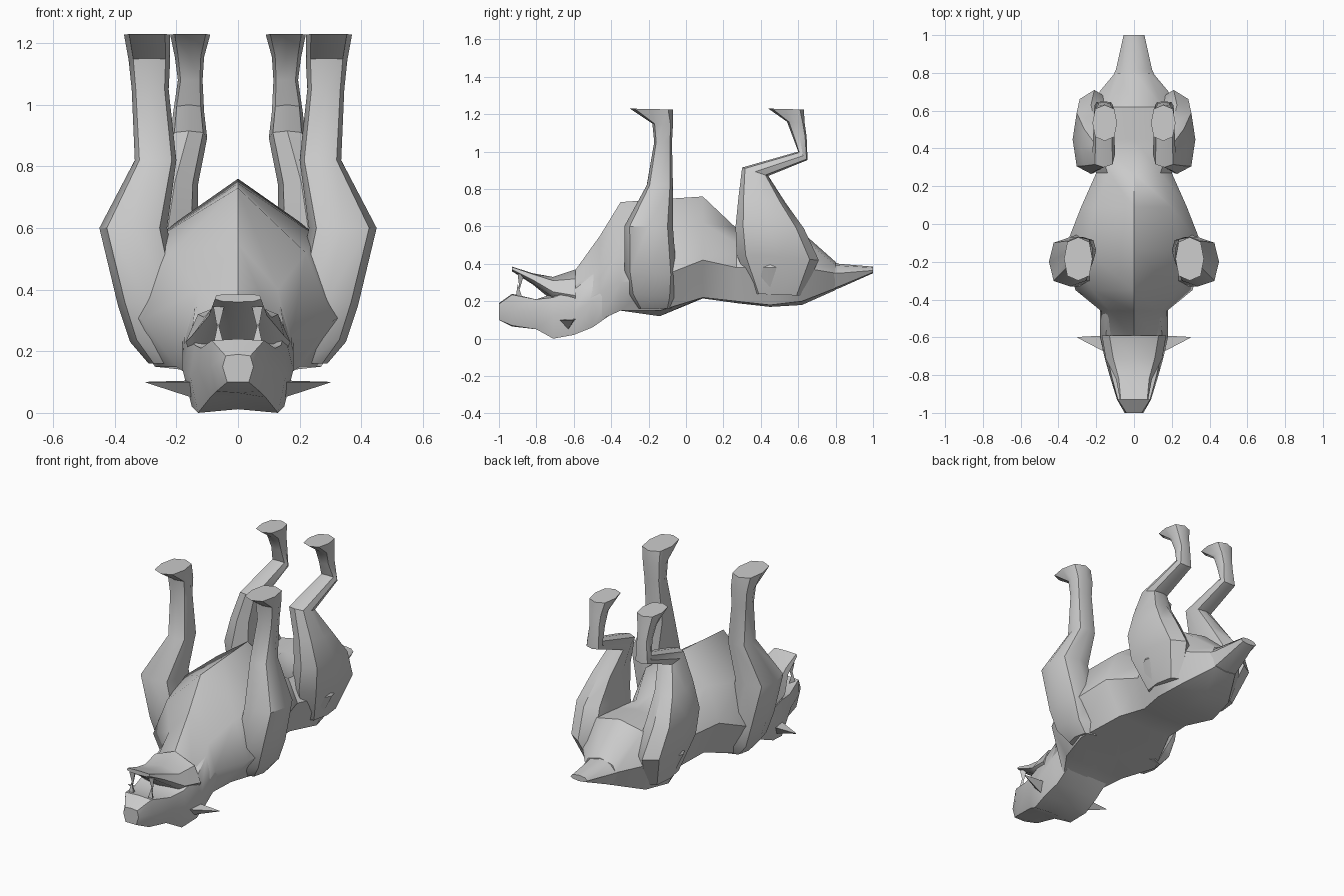
import bpy, bmesh, math


def finish(name, rings, mirror=False, angle=42):
    """Skin a list of equal-length point rings into a closed mesh object."""
    bm = bmesh.new()
    loops = [[bm.verts.new(p) for p in ring] for ring in rings]
    n = len(loops[0])
    for a, b in zip(loops, loops[1:]):
        for i in range(n):
            j = (i + 1) % n
            bm.faces.new((a[i], a[j], b[j], b[i]))
    bm.faces.new(loops[0])
    bm.faces.new(loops[-1])
    bmesh.ops.recalc_face_normals(bm, faces=bm.faces)
    me = bpy.data.meshes.new(name)
    bm.to_mesh(me)
    bm.free()
    ob = bpy.data.objects.new(name, me)
    bpy.context.collection.objects.link(ob)
    if mirror:
        ob.modifiers.new("mirror", 'MIRROR')
    bpy.ops.object.select_all(action='DESELECT')
    bpy.context.view_layer.objects.active = ob
    ob.select_set(True)
    bpy.ops.object.shade_smooth_by_angle(angle=math.radians(angle))
    return ob


def body_ring(y, zb, xb, zbb, xw, zw, xt, ztt, zt):
    """Symmetric eight-point section: bottom, lower, widest, upper, top."""
    half = [(xb, zbb), (xw, zw), (xt, ztt)]
    pts = [(0, zb)] + half + [(0, zt)] + [(-x, z) for x, z in reversed(half)]
    return [(x, y, z) for x, z in pts]


def leg_ring(yf, zf, yb, zb, x0, x1):
    """Eight-point section between a front and a back profile point."""
    pts = []
    for k in range(8):
        a = math.pi / 4 * k
        u = 0.5 + 0.5 * math.cos(a) * (1 if k % 2 == 0 else 1.1)
        v = 0.5 + 0.5 * math.sin(a) * (1 if k % 2 == 0 else 1.1)
        pts.append((x0 + (x1 - x0) * u, yf + (yb - yf) * v, zf + (zb - zf) * v))
    return pts


# Torso, lying on its back with the belly ridge upward
torso = [
    (-.60, .03, .13, .04, .17, .16, .12, .28, .355),
    (-.46, .10, .13, .10, .175, .25, .13, .40, .55),
    (-.35, .15, .20, .15, .31, .30, .22, .52, .73),
    (-.14, .12, .27, .15, .37, .33, .26, .57, .745),
    (.09, .215, .18, .22, .28, .42, .20, .62, .76),
    (.27, .19, .15, .20, .20, .38, .14, .51, .59),
    (.45, .17, .20, .18, .30, .38, .20, .53, .56),
    (.62, .18, .17, .20, .25, .38, .15, .54, .57),
    (.80, .26, .07, .27, .10, .35, .08, .39, .41),
]
finish("torso", [body_ring(*s) for s in torso])

# Tail stub
tail = [
    (.76, .25, .08, .26, .12, .35, .08, .39, .42),
    (.82, .27, .07, .28, .095, .35, .06, .39, .40),
    (1.0, .35, .04, .355, .055, .365, .04, .38, .385),
]
finish("tail", [body_ring(*s) for s in tail])

# Skull and muzzle
skull = [
    (-1.0, .10, .035, .10, .05, .15, .04, .185, .19),
    (-.93, .065, .07, .07, .09, .15, .085, .235, .24),
    (-.80, .055, .09, .05, .13, .14, .12, .21, .21),
    (-.71, .012, .13, .0, .155, .12, .14, .22, .24),
    (-.60, .03, .15, .02, .18, .14, .15, .26, .33),
    (-.50, .07, .14, .06, .18, .20, .14, .34, .44),
    (-.40, .13, .14, .13, .18, .25, .14, .36, .50),
]
finish("head", [body_ring(*s) for s in skull])

# Open lower jaw
jaw = [
    (-.93, .36, .05, .362, .075, .37, .07, .383, .385),
    (-.82, .29, .07, .295, .095, .315, .08, .345, .35),
    (-.71, .20, .11, .22, .15, .25, .11, .31, .33),
    (-.59, .12, .13, .14, .17, .23, .13, .32, .37),
]
finish("jaw", [body_ring(*s) for s in jaw])

# Front leg pair, shoulder to paw
front = [
    (-.26, .16, -.08, .16, .14, .29),
    (-.31, .24, -.06, .22, .16, .35),
    (-.33, .36, -.05, .34, .18, .39),
    (-.33, .60, -.07, .60, .23, .45),
    (-.21, .82, -.07, .82, .20, .335),
    (-.17, 1.05, -.075, 1.05, .225, .345),
    (-.18, 1.15, -.07, 1.14, .22, .355),
    (-.30, 1.23, -.07, 1.225, .22, .37),
]
finish("front_legs", [leg_ring(*s) for s in front], True)

# Hind leg pair, thigh to hock to paw
hind = [
    (.36, .24, .62, .23, .10, .24),
    (.27, .45, .71, .42, .11, .31),
    (.265, .60, .63, .59, .13, .325),
    (.28, .75, .53, .73, .13, .28),
    (.30, .915, .44, .87, .10, .22),
    (.60, 1.0, .65, .955, .11, .21),
    (.57, 1.08, .645, 1.08, .115, .195),
    (.54, 1.16, .635, 1.15, .11, .205),
    (.44, 1.23, .63, 1.225, .09, .22),
]
finish("hind_legs", [leg_ring(*s) for s in hind], True)


def spike(name, base, tip):
    """Mirrored pointed part from a triangular base to a small tip."""
    c = [sum(p[i] for p in base) / 3 for i in range(3)]
    end = [[tip[i] + (p[i] - c[i]) * .04 for i in range(3)] for p in base]
    finish(name, [base, end], True, 20)


# Pointed ears
spike("ears", [(.15, -.68, .10), (.15, -.63, .05), (.15, -.59, .105)], (.30, -.60, .10))

# Fangs of both jaws
for name, y, z, tip in (("upper_fangs", -.90, .22, .29), ("lower_fangs", -.89, .345, .265)):
    spike(name, [(.045, y - .01, z), (.08, y - .01, z), (.06, y + .025, z)], (.065, y, tip))
